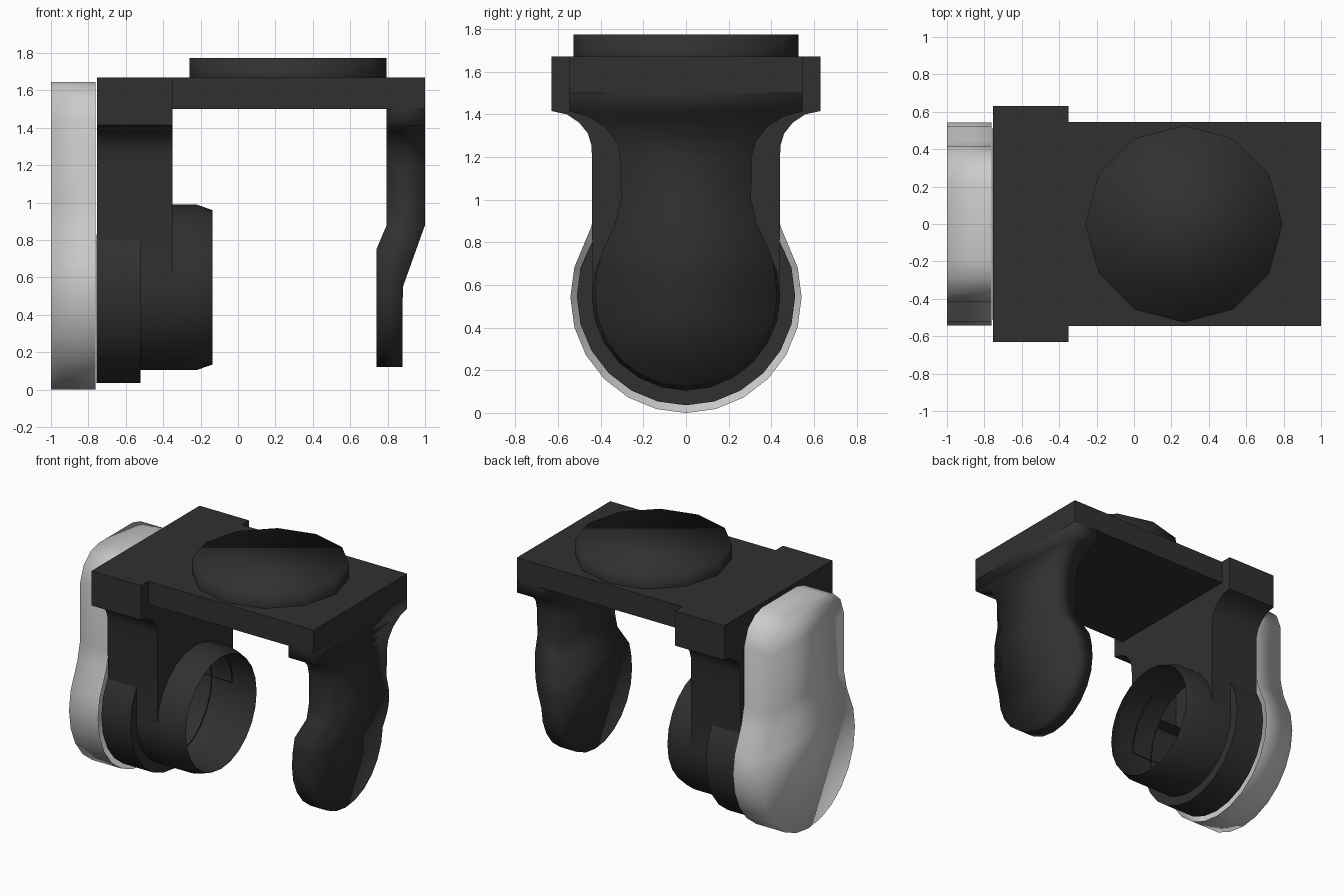
import bpy, bmesh, math

if "Cube" in bpy.data.objects:
    bpy.data.objects.remove(bpy.data.objects["Cube"])

dark = bpy.data.materials.new("dark_plastic")
dark.diffuse_color = (0.03, 0.03, 0.03, 1)
dark.use_nodes = True
dark.node_tree.nodes["Principled BSDF"].inputs["Base Color"].default_value = dark.diffuse_color
DRUM_Z, HOLE_R = 0.547, 0.43


def finish(name, bm, mat=dark, angle=180):
    bmesh.ops.remove_doubles(bm, verts=bm.verts, dist=0.0005)
    bmesh.ops.recalc_face_normals(bm, faces=bm.faces)
    me = bpy.data.meshes.new(name)
    bm.to_mesh(me)
    bm.free()
    ob = bpy.data.objects.new(name, me)
    bpy.context.collection.objects.link(ob)
    if mat:
        me.materials.append(mat)
    bpy.ops.object.select_all(action='DESELECT')
    bpy.context.view_layer.objects.active = ob
    ob.select_set(True)
    bpy.ops.object.shade_smooth_by_angle(angle=math.radians(angle))
    return ob


def loft(name, stations, sides=(0, 1, 2, 3), top=True, **kw):
    """Symmetric slab from (z, half width, x0, x1) stations; side 1 faces +x, 3 faces -x."""
    bm = bmesh.new()
    rings = [[bm.verts.new(p) for p in ((a, -w, z), (b, -w, z), (b, w, z), (a, w, z))]
             for z, w, a, b in stations]
    for r, s in zip(rings, rings[1:]):
        for i in sides:
            j = (i + 1) % 4
            bm.faces.new((r[i], r[j], s[j], s[i]))
    if top:
        bm.faces.new(rings[0])
    bm.faces.new(rings[-1])
    return finish(name, bm, **kw)


def slab(zw, x0, x1):
    return [(z, w, x0, x1) for z, w in zw]


def round_end(cz, r, start, steps):
    """Half widths around the rounded lower end, from start degrees to the bottom."""
    out = []
    for i in range(steps + 1):
        a = math.radians(start - (start + 90) * i / steps)
        out.append((cz + r * math.sin(a), max(r * math.cos(a), 0.004)))
    return out


def lathe_x(name, profile, n, caps):
    """Revolve (x, radius) points about the drum axis."""
    bm = bmesh.new()
    rings = [[bm.verts.new((x, r * math.cos(2 * math.pi * i / n),
                            DRUM_Z + r * math.sin(2 * math.pi * i / n))) for i in range(n)]
             for x, r in profile]
    for r, s in zip(rings, rings[1:]):
        for i in range(n):
            bm.faces.new((r[i], r[(i + 1) % n], s[(i + 1) % n], s[i]))
    if caps:
        bm.faces.new(rings[0])
        bm.faces.new(rings[-1])
    return finish(name, bm, angle=40)


def open_hole(ob, cutter):
    """Cut the drum opening, then drop the cut walls so the arm is a hollow shell."""
    mod = ob.modifiers.new("opening", 'BOOLEAN')
    mod.operation = 'DIFFERENCE'
    mod.object = cutter
    bpy.context.view_layer.objects.active = ob
    bpy.ops.object.modifier_apply(modifier=mod.name)
    bm = bmesh.new()
    bm.from_mesh(ob.data)

    def on_cut(v):
        d = math.hypot(v.co.y, v.co.z - DRUM_Z)
        return HOLE_R * 0.985 < d < HOLE_R * 1.003

    walls = [f for f in bm.faces if all(on_cut(v) for v in f.verts)]
    bmesh.ops.delete(bm, geom=walls, context='FACES')
    bm.to_mesh(ob.data)
    bm.free()


# Light outer cover, open on the side facing the arm
cover = [(1.645, 0.20), (1.62, 0.29), (1.55, 0.37), (1.43, 0.415), (1.0, 0.415), (0.87, 0.445)]
loft("side_cover", slab(cover + round_end(0.542, 0.542, 15, 7), -1.0, -0.763),
     sides=(0, 2, 3), mat=None)

# Thick arm: wide head, fillets and straight stem in one, plus a round-ended back plate
fillet = [(1.67, 0.63), (1.415, 0.63), (1.40, 0.56), (1.36, 0.50), (1.31, 0.46), (1.25, 0.442)]
stem = loft("thick_arm", slab(fillet + [(0.55, 0.438)], -0.755, -0.35), angle=60)
plate = loft("arm_back_plate",
             slab([(0.83, 0.425), (0.76, 0.46)] + round_end(0.548, 0.512, 15, 7),
                  -0.757, -0.52), angle=60)

# Open drum tube leading into the hollow arm
lathe_x("drum", [(-0.52, 0.442), (-0.22, 0.442), (-0.137, 0.413)], 24, False)
hole = lathe_x("opening_cutter", [(-0.74, HOLE_R), (-0.1, HOLE_R)], 24, True)
open_hole(stem, hole)
open_hole(plate, hole)
bpy.data.objects.remove(hole)

# Top bridge, joined to both arms
loft("bridge", slab([(1.67, 0.545), (1.5, 0.545)], -0.352, 1.0), sides=(0, 1, 2), angle=40)

# Twelve-sided disc on top, without its hidden underside
bm = bmesh.new()
bmesh.ops.create_cone(bm, cap_ends=True, segments=12, radius1=0.527, radius2=0.527, depth=0.105)
bmesh.ops.delete(bm, geom=[f for f in bm.faces if f.normal.z < -0.5], context='FACES_ONLY')
for v in bm.verts:
    v.co.x += 0.267
    v.co.z += 1.7215
finish("top_disc", bm)


# Thin arm: end block, then a narrow neck that bends inward to a round paddle
def lerp(z, z0, x0, z1, x1):
    t = min(max((z - z0) / (z1 - z0), 0), 1)
    return x0 + (x1 - x0) * t


neck = [(1.5, 0.545), (1.413, 0.545), (1.39, 0.46), (1.34, 0.38), (1.27, 0.325), (1.2, 0.308),
        (1.0, 0.305), (0.88, 0.335), (0.75, 0.395), (0.66, 0.418)]
loft("thin_arm", [(z, w, lerp(z, 0.75, 0.74, 0.88, 0.795), lerp(z, 0.545, 0.88, 0.88, 1.0))
                  for z, w in neck + round_end(0.55, 0.428, 0, 6)], top=False)
